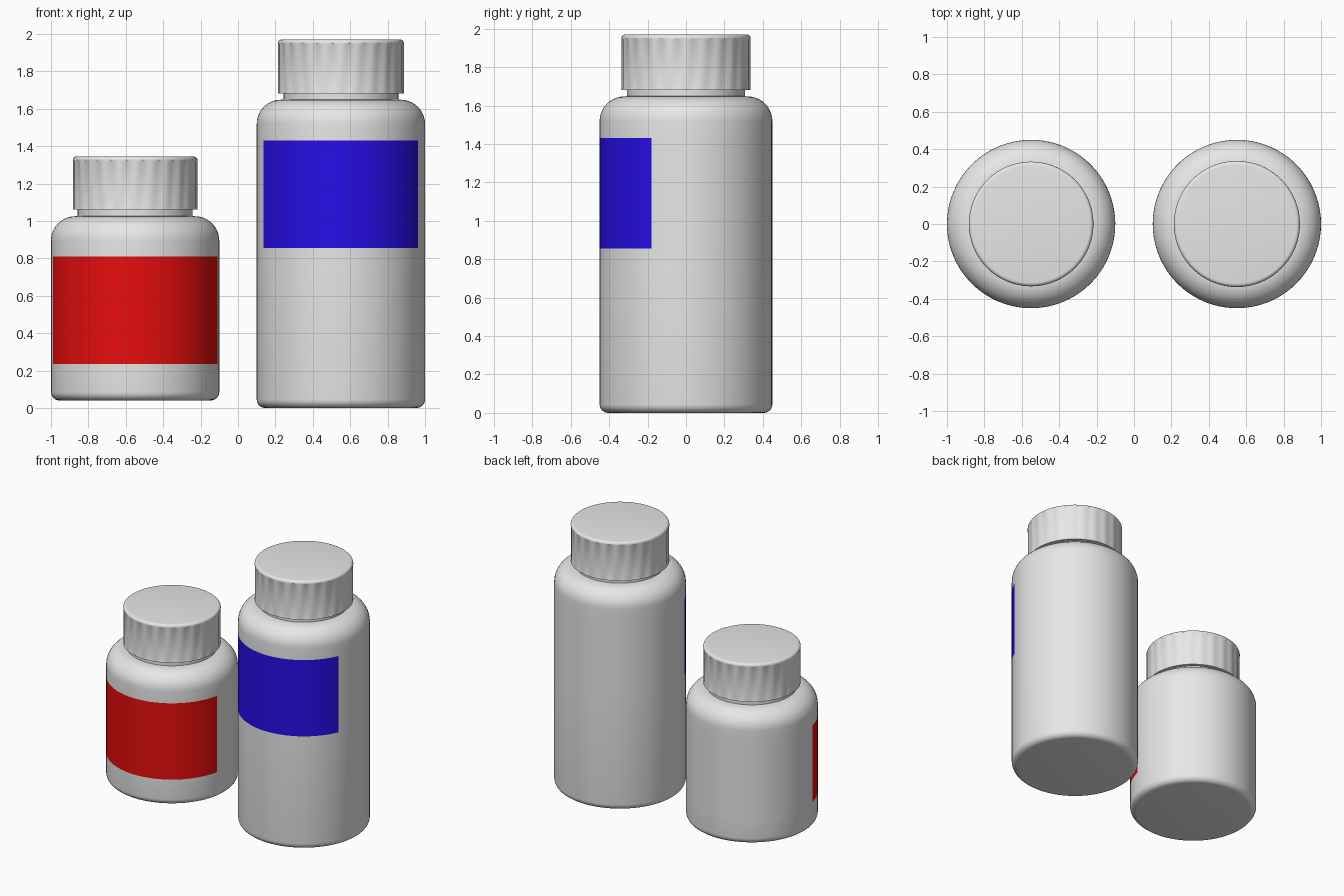
import bpy, bmesh, math

if "Cube" in bpy.data.objects:
    bpy.data.objects.remove(bpy.data.objects["Cube"])

def material(name, rgb):
    m = bpy.data.materials.new(name)
    m.diffuse_color = (*rgb, 1)
    m.use_nodes = True
    m.node_tree.nodes["Principled BSDF"].inputs["Base Color"].default_value = m.diffuse_color
    return m

WHITE = material("white plastic", (0.8, 0.8, 0.8))
RED = material("red label", (0.8, 0.004, 0.004))
BLUE = material("blue label", (0.02, 0.004, 0.8))

def arc(cr, cz, rad, a0, a1, n=10):
    """Profile points (radius, height) on a circular fillet."""
    return [(cr + rad * math.cos(math.radians(a0 + (a1 - a0) * i / n)),
             cz + rad * math.sin(math.radians(a0 + (a1 - a0) * i / n))) for i in range(n + 1)]

def lathe(name, x, profile, angles, mats, radius=lambda r, z, a: r, paint=None):
    """Turn a profile around a vertical axis and cap both ends."""
    bm = bmesh.new()
    rings = []
    for r, z in profile:
        ring = []
        for a in angles:
            q = radius(r, z, a)
            ring.append(bm.verts.new((x + q * math.sin(a), -q * math.cos(a), z)))
        rings.append(ring)
    n = len(angles)
    for lo, hi in zip(rings, rings[1:]):
        for i in range(n):
            j = (i + 1) % n
            f = bm.faces.new((lo[i], lo[j], hi[j], hi[i]))
            if paint:
                mid = angles[i] + ((angles[j] - angles[i]) % (2 * math.pi)) / 2
                f.material_index = paint(mid, (lo[i].co.z + hi[i].co.z) / 2)
    bm.faces.new(rings[0][::-1])
    bm.faces.new(rings[-1])
    bmesh.ops.recalc_face_normals(bm, faces=bm.faces)
    mesh = bpy.data.meshes.new(name)
    bm.to_mesh(mesh)
    bm.free()
    ob = bpy.data.objects.new(name, mesh)
    bpy.context.collection.objects.link(ob)
    for m in mats:
        mesh.materials.append(m)
    bpy.ops.object.select_all(action='DESELECT')
    ob.select_set(True)
    bpy.context.view_layer.objects.active = ob
    bpy.ops.object.shade_smooth_by_angle(angle=math.radians(35))
    return ob

def bottle(name, x, bottom, shoulder, label, half_angle, label_mat, cap_r, cap_lo, cap_hi):
    R, fil, base, neck = 0.45, 0.13, 0.045, 0.307
    h = math.radians(half_angle)
    # body with rounded base, label band, rounded shoulder and neck
    profile = arc(R - base, bottom + base, base, -90, 0, 6)
    profile += [(R, label[0]), (R, label[1])]
    profile += arc(R - fil, shoulder - fil, fil, 0, 90)
    profile += [(neck, shoulder + 0.001), (neck, cap_lo + 0.02)]
    # label edges fall exactly on mesh edges
    angles = [-h + 2 * h * i / 40 for i in range(40)]
    angles += [h + (2 * math.pi - 2 * h) * i / 48 for i in range(48)]
    lathe(name + "_body", x, profile, angles, [WHITE, label_mat],
          paint=lambda a, z: int(abs(a) < h and label[0] < z < label[1]))
    # cap with shallow grip flutes between a plain foot and a rounded top
    top = 0.02
    cap = [(neck - 0.03, cap_lo), (cap_r, cap_lo), (cap_r, cap_lo + 0.015),
           (cap_r, cap_hi - top - 0.008)]
    cap += arc(cap_r - top, cap_hi - top, top, 0, 90, 5)

    def flute(r, z, a):
        inside = cap_lo + 0.01 < z < cap_hi - top - 0.004
        return r - 0.005 * (0.5 - 0.5 * math.cos(24 * a)) if inside else r
    lathe(name + "_cap", x, cap, [2 * math.pi * i / 192 for i in range(192)], [WHITE], flute)

bottle("short_bottle", -0.55, 0.04, 1.025, (0.235, 0.81), 78, RED, 0.333, 1.06, 1.345)
bottle("tall_bottle", 0.55, 0.0, 1.648, (0.855, 1.43), 66.5, BLUE, 0.337, 1.68, 1.97)
